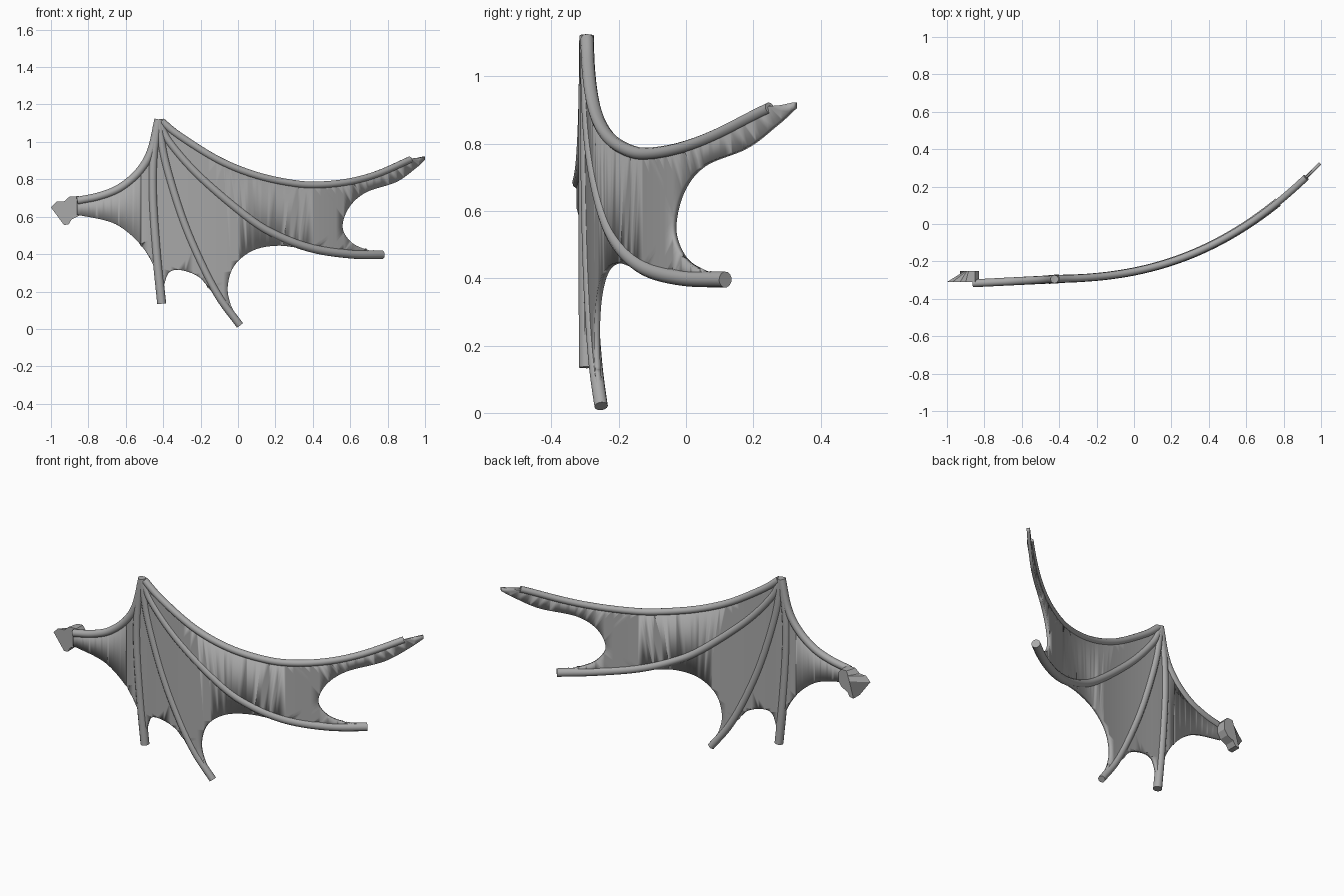
import bpy
import bmesh
from mathutils import Vector

cube = bpy.data.objects.get("Cube")
if cube:
    bpy.data.objects.remove(cube, do_unlink=True)

grey = bpy.data.materials.new("plain grey")
grey.use_nodes = True
colour = (0.4, 0.4, 0.4, 1)
grey.diffuse_color = colour
grey.node_tree.nodes["Principled BSDF"].inputs["Base Color"].default_value = colour


def sweep(x):
    """Depth of the wing surface: nearly flat at the root, curling back outward."""
    return -0.294 + 0.05 * min(0, x + 0.4) + 0.226 * max(0, x + 0.5) ** 2.5


def smooth_path(points, steps=8):
    """Catmull-Rom curve through the points."""
    pts = [Vector(p) for p in points]
    pts = [2 * pts[0] - pts[1]] + pts + [2 * pts[-1] - pts[-2]]
    path = []
    for a, b, c, d in zip(pts, pts[1:], pts[2:], pts[3:]):
        for i in range(steps):
            t = i / steps
            path.append(0.5 * (2 * b + (c - a) * t + (2 * a - 5 * b + 4 * c - d) * t ** 2
                               + (3 * b - a - 3 * c + d) * t ** 3))
    return path + [pts[-2]]


def shade(obj, angle=0.6):
    bpy.ops.object.select_all(action="DESELECT")
    obj.select_set(True)
    bpy.context.view_layer.objects.active = obj
    bpy.ops.object.shade_smooth_by_angle(angle=angle)


def add_mesh(name, bm):
    bmesh.ops.recalc_face_normals(bm, faces=bm.faces)
    mesh = bpy.data.meshes.new(name)
    bm.to_mesh(mesh)
    bm.free()
    mesh.materials.append(grey)
    obj = bpy.data.objects.new(name, mesh)
    bpy.context.collection.objects.link(obj)
    return obj


def add_bone(name, points, start, end):
    """Round tapering tube that follows the wing surface."""
    path = smooth_path(points)
    curve = bpy.data.curves.new(name, "CURVE")
    curve.dimensions = "3D"
    curve.bevel_depth = 1
    curve.bevel_resolution = 4
    curve.use_fill_caps = True
    spline = curve.splines.new("POLY")
    spline.points.add(len(path) - 1)
    for i, (point, p) in enumerate(zip(spline.points, path)):
        point.co = (p.x, sweep(p.x), p.y, 1)
        point.radius = start + (end - start) * i / (len(path) - 1)
    curve.materials.append(grey)
    obj = bpy.data.objects.new(name, curve)
    bpy.context.collection.objects.link(obj)
    bpy.ops.object.select_all(action="DESELECT")
    obj.select_set(True)
    bpy.context.view_layer.objects.active = obj
    bpy.ops.object.convert(target="MESH")
    shade(bpy.context.object)


# Bones, each from its root to its tip (x, z)
apex = (-0.425, 1.12)
arm = [(-0.86, 0.685), (-0.74, 0.71), (-0.63, 0.755), (-0.53, 0.84), (-0.465, 0.95), apex]
leading = [(-0.41, 1.11), (-0.31, 1.03), (-0.1, 0.9), (0.1, 0.82), (0.3, 0.777),
           (0.44, 0.77), (0.6, 0.788), (0.75, 0.83), (0.92, 0.905)]
outer = [(-0.42, 1.1), (-0.36, 0.99), (-0.2, 0.81), (0.06, 0.59), (0.22, 0.495),
         (0.4, 0.43), (0.6, 0.4), (0.77, 0.396)]
middle = [apex, (-0.39, 0.9), (-0.3, 0.6), (-0.2, 0.36), (-0.1, 0.17), (0.01, 0.02)]
inner = [apex, (-0.452, 0.92), (-0.455, 0.7), (-0.435, 0.4), (-0.408, 0.135)]

add_bone("arm_bone", arm, 0.021, 0.022)
add_bone("leading_finger_bone", leading, 0.02, 0.018)
add_bone("outer_finger_bone", outer, 0.02, 0.024)
add_bone("middle_finger_bone", middle, 0.022, 0.02)
add_bone("inner_finger_bone", inner, 0.022, 0.024)

# Scalloped trailing edges, running from the wing tip back to the shoulder
trailing = [
    [(0.995, 0.905), (0.94, 0.855), (0.84, 0.785), (0.68, 0.73), (0.59, 0.65),
     (0.555, 0.545), (0.6, 0.465), (0.68, 0.425), (0.76, 0.41)],
    [(0.74, 0.385), (0.4, 0.422), (0.22, 0.445), (0.08, 0.42), (-0.02, 0.34),
     (-0.056, 0.23), (-0.04, 0.13), (0.01, 0.035)],
    [(-0.02, 0.04), (-0.16, 0.225), (-0.22, 0.285), (-0.31, 0.315), (-0.37, 0.3), (-0.4, 0.22)],
    [(-0.42, 0.22), (-0.45, 0.335), (-0.52, 0.45), (-0.62, 0.54), (-0.71, 0.58), (-0.86, 0.61)],
]

# Membrane: fill the outline, slice it finely, then bend it onto the surface
outline = smooth_path(arm) + smooth_path(leading) + [Vector((0.995, 0.922))]
for edge in trailing:
    outline += smooth_path(edge)
bm = bmesh.new()
ring = [bm.verts.new((p.x, 0, p.y)) for p in outline]
rim = [bm.edges.new((a, b)) for a, b in zip(ring, ring[1:] + ring[:1])]
bmesh.ops.triangle_fill(bm, edges=rim, use_beauty=True, normal=(0, -1, 0))
for i in range(-20, 25):
    bmesh.ops.bisect_plane(bm, geom=bm.verts[:] + bm.edges[:] + bm.faces[:],
                           plane_co=(i / 25, 0, 0), plane_no=(1, 0, 0))
for v in bm.verts:
    v.co.y = sweep(v.co.x)
membrane = add_mesh("wing_membrane", bm)
solid = membrane.modifiers.new("thickness", "SOLIDIFY")
solid.thickness = 0.017
solid.offset = 0
shade(membrane)

# Shoulder: flat in front, raised rounded pad behind that slopes out to the stub
stub = [(-1, 0.65), (-0.97, 0.68), (-0.93, 0.682), (-0.9, 0.708), (-0.85, 0.71), (-0.83, 0.685),
        (-0.83, 0.635), (-0.85, 0.605), (-0.89, 0.585), (-0.905, 0.56), (-0.93, 0.555)]
bm = bmesh.new()
front = [bm.verts.new((x, -0.31, z)) for x, z in stub]
back = [bm.verts.new((max(x, -0.91 + (z - 0.63) / 3), -0.25, z)) for x, z in stub]
bm.faces.new(front)
bm.faces.new(back[::-1])
for i in range(len(stub)):
    j = (i + 1) % len(stub)
    bm.faces.new((front[i], back[i], back[j], front[j]))
shade(add_mesh("shoulder_joint", bm), 0.5)
